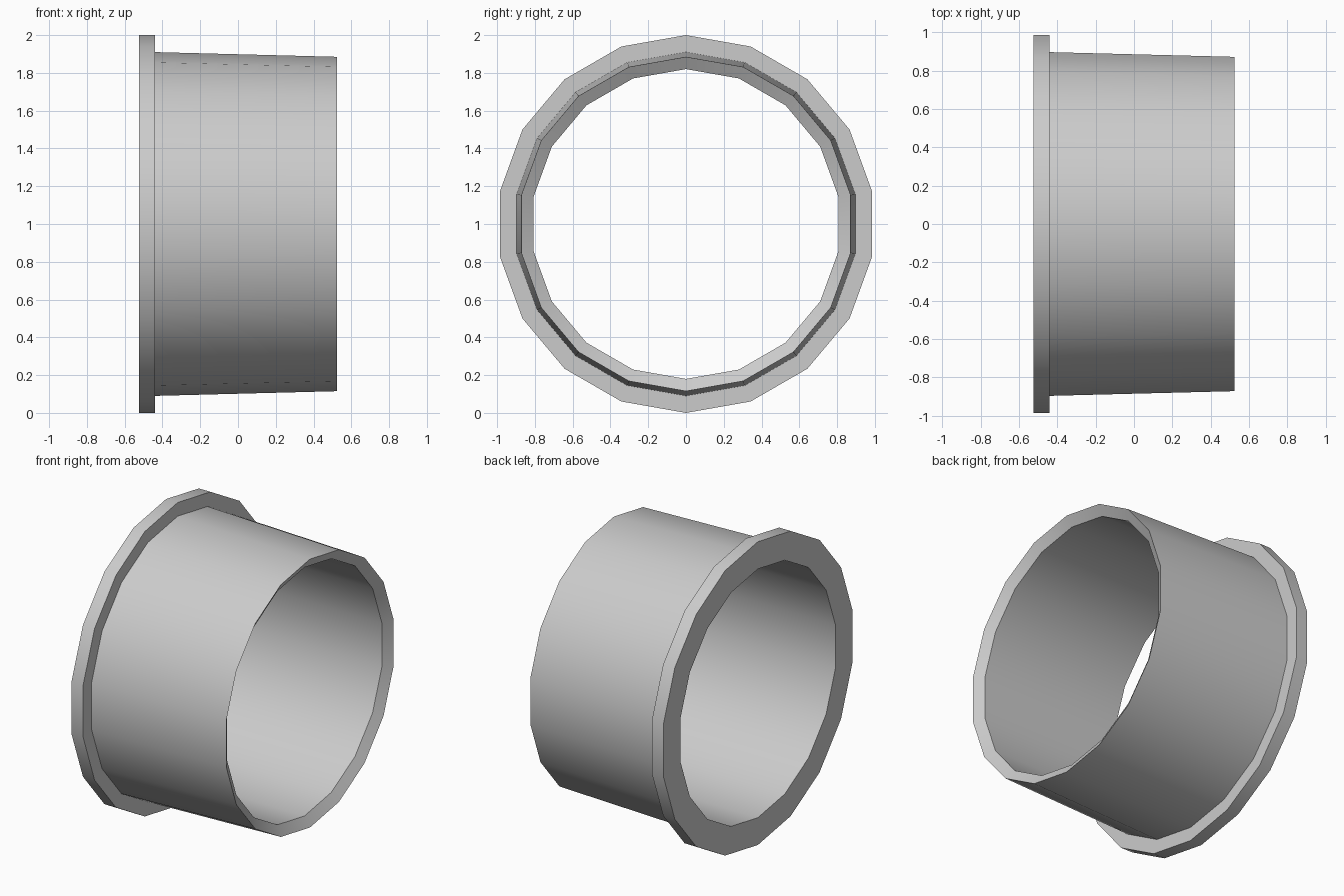
import bpy
import bmesh
from math import pi, radians
from mathutils import Matrix, Vector

cube = bpy.data.objects.get("Cube")
if cube:
    bpy.data.objects.remove(cube, do_unlink=True)

SIDES = 18

# Plain light grey material
grey = bpy.data.materials.new("light grey")
grey.use_nodes = True
colour = (0.6, 0.6, 0.6, 1)
grey.diffuse_color = colour
grey.node_tree.nodes["Principled BSDF"].inputs["Base Color"].default_value = colour

# Closed wall section as (x, radius): flange, tapered sleeve, chamfered mouth, bore
section = [(-0.525, 0.82), (-0.525, 1.0), (-0.44, 1.0), (-0.44, 0.91),
           (0.525, 0.885), (0.485, 0.82)]

# Revolve the section around the x axis
bm = bmesh.new()
rings = []
for i in range(SIDES):
    turn = Matrix.Rotation(2 * pi * i / SIDES, 3, 'X')
    rings.append([bm.verts.new(turn @ Vector((x, 0, r)) + Vector((0, 0, 1)))
                  for x, r in section])
for i, ring in enumerate(rings):
    following = rings[(i + 1) % SIDES]
    for j in range(len(section)):
        k = (j + 1) % len(section)
        bm.faces.new((ring[j], ring[k], following[k], following[j]))
bmesh.ops.recalc_face_normals(bm, faces=bm.faces)

mesh = bpy.data.meshes.new("flanged_sleeve")
bm.to_mesh(mesh)
bm.free()
mesh.materials.append(grey)
sleeve = bpy.data.objects.new("flanged_sleeve", mesh)
bpy.context.collection.objects.link(sleeve)

# Smooth round walls, sharp rims
bpy.ops.object.select_all(action='DESELECT')
sleeve.select_set(True)
bpy.context.view_layer.objects.active = sleeve
bpy.ops.object.shade_smooth_by_angle(angle=radians(30))
